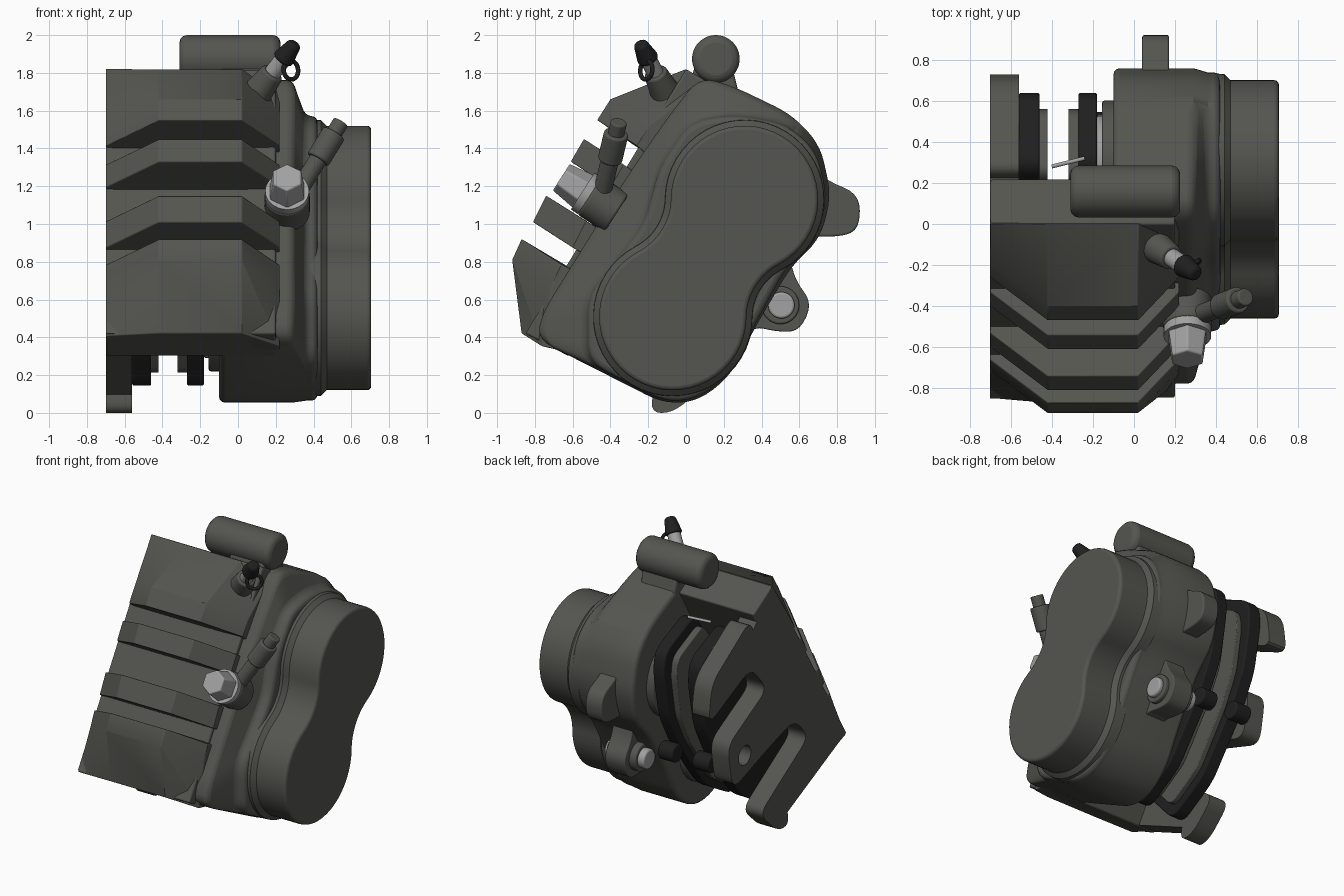
import bpy, bmesh, math
from mathutils import Vector

if "Cube" in bpy.data.objects:
    bpy.data.objects.remove(bpy.data.objects["Cube"])


def material(name, rgb):
    m = bpy.data.materials.new(name)
    m.use_nodes = True
    m.diffuse_color = (*rgb, 1)
    m.node_tree.nodes["Principled BSDF"].inputs["Base Color"].default_value = (*rgb, 1)
    return m


CAST = material("cast grey", (0.09, 0.09, 0.08))
STEEL = material("bright steel", (0.36, 0.36, 0.36))
BLACK = material("black", (0.014, 0.014, 0.014))


def finish(name, bm, mat, bevel=0.0, segments=3):
    bmesh.ops.recalc_face_normals(bm, faces=bm.faces)
    mesh = bpy.data.meshes.new(name)
    bm.to_mesh(mesh)
    bm.free()
    mesh.materials.append(mat)
    ob = bpy.data.objects.new(name, mesh)
    bpy.context.collection.objects.link(ob)
    for o in bpy.context.selected_objects:
        o.select_set(False)
    ob.select_set(True)
    bpy.context.view_layer.objects.active = ob
    bpy.ops.object.shade_smooth_by_angle(angle=math.radians(35))
    if bevel:
        b = ob.modifiers.new("Bevel", "BEVEL")
        b.width, b.segments, b.limit_method = bevel, segments, "ANGLE"
        b.angle_limit = math.radians(40)


def loft(name, sections, mat, bevel=0.0):
    """Join equal-length outlines given as (x, [(y, z), ...])."""
    bm = bmesh.new()
    rings = [[bm.verts.new((x, y, z)) for y, z in pts] for x, pts in sections]
    n = len(rings[0])
    for a, b in zip(rings, rings[1:]):
        for i in range(n):
            j = (i + 1) % n
            bm.faces.new((a[i], a[j], b[j], b[i]))
    bm.faces.new(rings[0])
    bm.faces.new(rings[-1])
    finish(name, bm, mat, bevel)


def prism(name, pts, x0, x1, mat, bevel=0.0):
    loft(name, [(x0, pts), (x1, pts)], mat, bevel)


def pierced_prism(name, loops, x0, x1, mat):
    """Prism of an outline with holes."""
    bm = bmesh.new()
    for pts in loops:
        vs = [bm.verts.new((x0, y, z)) for y, z in pts]
        for i, v in enumerate(vs):
            bm.edges.new((vs[i - 1], v))
    bmesh.ops.triangle_fill(bm, use_beauty=True, use_dissolve=False, edges=bm.edges[:])
    grown = bmesh.ops.extrude_face_region(bm, geom=bm.faces[:], use_keep_orig=True)["geom"]
    moved = [g for g in grown if isinstance(g, bmesh.types.BMVert)]
    bmesh.ops.translate(bm, verts=moved, vec=(x1 - x0, 0, 0))
    finish(name, bm, mat)


def rounded(pts, r, steps=5):
    """Replace each corner of an outline with a short curve."""
    out, n = [], len(pts)
    for i in range(n):
        p = Vector(pts[i])
        ends = []
        for q in (Vector(pts[i - 1]), Vector(pts[(i + 1) % n])):
            d = q - p
            ends.append(p + d.normalized() * min(r, d.length * 0.48))
        for k in range(steps + 1):
            t = k / steps
            out.append(tuple(ends[0] * (1 - t) ** 2 + p * 2 * t * (1 - t) + ends[1] * t * t))
    return out


def rod(name, p, q, r, mat, r2=None, sides=32, bevel=0.0):
    p, q = Vector(p), Vector(q)
    bm = bmesh.new()
    bmesh.ops.create_cone(bm, cap_ends=True, segments=sides, radius1=r,
                          radius2=r if r2 is None else r2, depth=(q - p).length)
    turn = (q - p).to_track_quat("Z", "Y").to_matrix().to_4x4()
    turn.translation = (p + q) / 2
    bm.transform(turn)
    finish(name, bm, mat, bevel)


def twin_bore(grow=0.0):
    """Outline of two round bores joined by a smooth waist."""
    low, high = Vector((-0.07, 0.51)), Vector((0.31, 1.13))
    mid, h = (low + high) / 2, (high - low).length / 2
    u = (high - low).normalized()
    v = Vector((u.y, -u.x))
    r, neck = 0.39, 0.29
    R = (h * h + neck * neck - r * r) / (2 * (r - neck))
    a = math.atan2(neck + R, h)
    r, R, c = r + grow, R - grow, neck + R
    quarter = []
    for k in range(17):
        t = (math.pi - a) * k / 16
        quarter.append((h + r * math.cos(t), r * math.sin(t)))
    for k in range(1, 9):
        t = -a + (a - math.pi / 2) * k / 8
        quarter.append((R * math.cos(t), c + R * math.sin(t)))
    half = quarter + [(-s, w) for s, w in quarter[-2::-1]]
    full = half + [(s, -w) for s, w in half[-2:0:-1]]
    return [tuple(mid + u * s + v * w) for s, w in full]


# Main housing, stepping in at the front towards the twin bore cover
housing = rounded([(-0.79, 0.39), (-0.76, 0.53), (-0.3, 1.27), (-0.1, 1.56), (0.07, 1.78),
                   (0.25, 1.73), (0.56, 1.58), (0.71, 1.42), (0.77, 1.15), (0.71, 0.92),
                   (0.56, 0.78), (0.37, 0.46), (0.23, 0.19), (0.06, 0.06), (-0.12, 0.05)], 0.1)
step = rounded([(-0.52, 0.27), (-0.52, 0.62), (-0.22, 1.0), (-0.14, 1.3), (0.02, 1.54),
                (0.25, 1.58), (0.53, 1.53), (0.69, 1.39), (0.75, 1.14), (0.69, 0.92),
                (0.53, 0.77), (0.36, 0.46), (0.22, 0.19), (0.05, 0.07), (-0.12, 0.06)], 0.1)
loft("housing", [(-0.1, housing), (0.29, housing), (0.36, step), (0.42, step)], CAST, 0.03)
loft("cover_flange", [(0.36, twin_bore(0.035)), (0.44, twin_bore(0.03)), (0.47, twin_bore())], CAST)
prism("bore_cover", twin_bore(), 0.4, 0.705, CAST, 0.02)

# Bridge over the disc
prism("bridge", [(-0.85, 0.42), (0, 1.82), (0.22, 1.69), (-0.62, 0.3)], -0.7, 0.2, CAST, 0.012)


def rib(name, outer, inner):
    """Block with its outer edge falling away towards both ends."""
    def shape(drop, least=0.0):
        falls = [drop * max(f, least) for _, _, f in outer]
        return [(y + 0.21 * f, z - 0.135 * f) for (y, z, _), f in zip(outer, falls)] + inner
    loft(name, [(-0.7, shape(1)), (-0.42, shape(0)), (0.02, shape(0)), (0.22, shape(1, 0.5))], CAST, 0.006)


rib("bridge_foot", [(-0.87, 0.42, 0.1), (-0.92, 0.81, 1), (-0.87, 0.92, 1)], [(-0.55, 0.73), (-0.62, 0.32)])
rib("lower_rib", [(-0.81, 1.01, 1), (-0.74, 1.15, 1)], [(-0.47, 0.98), (-0.54, 0.84)])
rib("upper_rib", [(-0.61, 1.33, 1), (-0.54, 1.45, 1)], [(-0.28, 1.28), (-0.35, 1.16)])
rib("bridge_head", [(-0.47, 1.55, 1), (-0.4, 1.66, 1), (0, 1.82, 0)], [(0.05, 1.7), (-0.22, 1.38)])

# Outer wall with three fingers and a pin hole
fingers = [(-0.85, 0.42), (0, 1.82), (0.25, 1.67), (0.7, 1.37), (0.74, 1.08), (0.25, 1.31),
           (0.06, 1.09), (0.52, 0.84), (0.46, 0.5), (0.04, 0.65), (-0.25, 0.74),
           (-0.42, 0.56), (0.15, 0.2), (-0.06, 0.0), (-0.2, 0.0)]
hole = [(0.32 + 0.07 * math.cos(k * math.pi / 12), 0.7 + 0.07 * math.sin(k * math.pi / 12))
        for k in range(24)]
pierced_prism("outer_wall", [fingers[:2] + rounded(fingers[2:], 0.1), hole], -0.7, -0.56, CAST)

# Brake pads, their lugs and the pistons
plate = [(-0.5, 0.5), (0.28, 1.6), (0.62, 1.45), (0.645, 1.3), (0.58, 0.95), (0.45, 0.7),
         (0.15, 0.3), (-0.16, 0.12)]
lining = [(0.08 + (y - 0.08) * 0.86, 0.86 + (z - 0.86) * 0.9) for y, z in plate]
for side, back, face in (("outer", (-0.56, -0.46), (-0.46, -0.42)),
                         ("inner", (-0.27, -0.18), (-0.32, -0.27))):
    prism(side + "_pad_plate", rounded(plate, 0.08), *back, BLACK, 0.01)
    prism(side + "_pad_lining", rounded(lining, 0.06), *face, CAST, 0.005)
    rod(side + "_pad_lug", (back[0], 0.48, 0.66), (back[1] + 0.03, 0.48, 0.66), 0.065, BLACK, bevel=0.01)
for name, y, z in (("lower_piston", -0.07, 0.51), ("upper_piston", 0.31, 1.13)):
    rod(name, (-0.155, y, z), (0, y, z), 0.29, CAST, bevel=0.01)
    rod(name + "_insert", (-0.18, y, z), (-0.1, y, z), 0.22, STEEL, bevel=0.01)
rod("pad_spring", (-0.4, 0.28, 1.58), (-0.24, 0.32, 1.59), 0.01, STEEL, sides=12)

# Slide pin boss on the top
rod("top_pin_boss", (-0.31, 0.158, 1.874), (0.225, 0.158, 1.874), 0.126, CAST, sides=48, bevel=0.04)
prism("top_boss_web", [(0.0, 1.7), (0.05, 1.84), (0.25, 1.81), (0.29, 1.65)], -0.1, 0.18, CAST, 0.02)

# Rear mounting ears
prism("rear_ear", rounded([(0.55, 1.4), (0.74, 1.23), (0.92, 1.16), (0.92, 0.98), (0.83, 0.93),
                           (0.55, 0.94)], 0.12), 0.04, 0.17, CAST, 0.015)
prism("pin_ear", rounded([(0.4, 0.9), (0.55, 0.82), (0.58, 0.7), (0.67, 0.58), (0.6, 0.43),
                          (0.48, 0.43), (0.35, 0.46), (0.2, 0.3), (0.2, 0.7)], 0.09), 0.04, 0.2, CAST, 0.02)
rod("pin_ear_boss", (-0.01, 0.5, 0.57), (0.23, 0.5, 0.57), 0.1, CAST, bevel=0.01)
rod("guide_pin", (-0.06, 0.505, 0.57), (0.26, 0.505, 0.57), 0.07, STEEL, bevel=0.012)

# Bleed valve
start, end = Vector((0.06, -0.08, 1.64)), Vector((0.29, -0.235, 1.94))


def along(t):
    return start.lerp(end, t)


rod("bleed_base", along(0), along(0.54), 0.09, CAST, 0.062, bevel=0.012)
rod("bleed_neck", along(0.5), along(0.8), 0.045, STEEL)
rod("bleed_cap", along(0.76), along(1.06), 0.06, BLACK, 0.036, bevel=0.018)
bpy.ops.mesh.primitive_torus_add(major_radius=0.05, minor_radius=0.012, location=(0.28, -0.21, 1.815),
                                 rotation=(math.radians(85), 0, math.radians(40)),
                                 major_segments=32, minor_segments=10)
loop = bpy.context.object
loop.name = "bleed_cap_loop"
loop.data.materials.append(BLACK)
bpy.ops.object.shade_smooth()

# Hose union with hexagon bolt
base, out = Vector((0.26, -0.4, 1.08)), Vector((0, -0.84, 0.54))
rod("union_ring", base - out * 0.04, base + out * 0.13, 0.12, CAST, bevel=0.012)
rod("union_washer", base + out * 0.13, base + out * 0.175, 0.116, STEEL)
rod("union_bolt", base + out * 0.16, base + out * 0.31, 0.106, STEEL, 0.085, sides=6, bevel=0.008)
arm, tip = Vector((0.3, -0.45, 1.14)), Vector((0.545, -0.355, 1.54))
rod("union_arm", arm, arm.lerp(tip, 0.6), 0.048, CAST)
rod("union_collar", arm.lerp(tip, 0.5), arm.lerp(tip, 0.85), 0.065, CAST, bevel=0.01)
rod("union_tip", arm.lerp(tip, 0.8), tip, 0.043, CAST, bevel=0.008)
